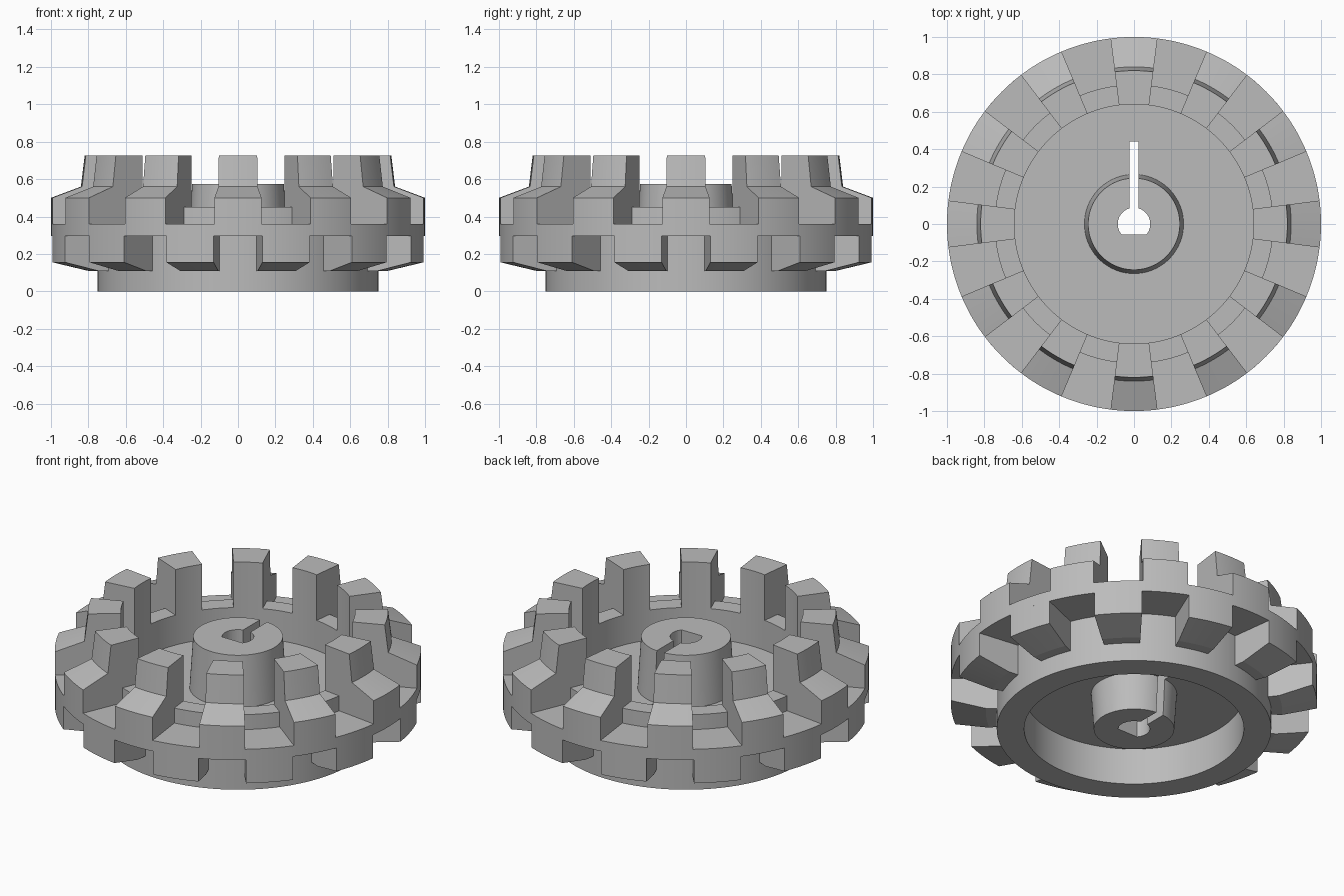
import bpy
import bmesh
from math import sin, cos, asin, pi, radians

if "Cube" in bpy.data.objects:
    bpy.data.objects.remove(bpy.data.objects["Cube"], do_unlink=True)

grey = bpy.data.materials.new("light grey")
grey.use_nodes = True
grey.diffuse_color = (0.5, 0.5, 0.5, 1)
grey.node_tree.nodes["Principled BSDF"].inputs["Base Color"].default_value = (0.5, 0.5, 0.5, 1)


def finish(bm, name):
    bmesh.ops.recalc_face_normals(bm, faces=bm.faces)
    mesh = bpy.data.meshes.new(name)
    bm.to_mesh(mesh)
    bm.free()
    mesh.materials.append(grey)
    obj = bpy.data.objects.new(name, mesh)
    bpy.context.collection.objects.link(obj)
    return obj


def sweep(name, profile, start, end, steps, closed=False):
    """Turn a closed (radius, height) outline about z, from start to end degrees."""
    bm = bmesh.new()
    rings = []
    for i in range(steps if closed else steps + 1):
        a = radians(start + (end - start) * i / steps)
        rings.append([bm.verts.new((r * cos(a), r * sin(a), z)) for r, z in profile])
    n = len(profile)
    for i in range(steps):
        p, q = rings[i], rings[(i + 1) % len(rings)]
        for j in range(n):
            k = (j + 1) % n
            if closed and profile[j][0] == 0 and profile[k][0] == 0:
                continue
            bm.faces.new((p[j], p[k], q[k], q[j]))
    if closed:
        bmesh.ops.remove_doubles(bm, verts=bm.verts, dist=1e-5)
    else:
        bm.faces.new(rings[0])
        bm.faces.new(rings[-1])
    return finish(bm, name)


# Wheel body: hub, web, base rim, outer flange and inner step
body = sweep("wheel_body", [
    (0, 0), (0.22, 0), (0.234, 0.22), (0.6, 0.22), (0.6, 0), (0.75, 0),
    (0.75, 0.295), (1, 0.295), (1, 0.36), (0.745, 0.36), (0.745, 0.45),
    (0.64, 0.45), (0.64, 0.27), (0.265, 0.27), (0.245, 0.575), (0, 0.575),
], 0, 360, 300, closed=True)

# D-shaped shaft hole joined to a straight slot
hole_r, flat_y, slot_x, slot_end = 0.087, -0.055, 0.024, 0.44
first, last = asin(flat_y / hole_r), pi / 2 - asin(slot_x / hole_r)
right = [(hole_r * cos(a), hole_r * sin(a))
         for a in (first + (last - first) * i / 16 for i in range(17))]
right.append((slot_x, slot_end))
outline = right + [(-x, y) for x, y in reversed(right)]
bm = bmesh.new()
base = bm.faces.new([bm.verts.new((x, y, -0.1)) for x, y in outline])
top = bmesh.ops.extrude_face_region(bm, geom=[base])["geom"]
bmesh.ops.translate(bm, vec=(0, 0, 1),
                    verts=[g for g in top if isinstance(g, bmesh.types.BMVert)])
cutter = finish(bm, "shaft_hole_cutter")
cutter.hide_render = True

cut = body.modifiers.new("shaft hole", 'BOOLEAN')
cut.operation = 'DIFFERENCE'
cut.solver = 'EXACT'
cut.object = cutter
bpy.context.view_layer.objects.active = body
bpy.ops.object.modifier_apply(modifier=cut.name)
bpy.data.objects.remove(cutter, do_unlink=True)

# Tall upper lugs and short lower lugs, staggered by half a pitch
upper = [(0.64, 0.45), (0.745, 0.45), (0.745, 0.36), (1, 0.36), (1, 0.5),
         (0.84, 0.56), (0.82, 0.725), (0.64, 0.725)]
lower = [(0.75, 0.295), (0.75, 0.11), (0.81, 0.11), (1, 0.155), (1, 0.295)]
parts = [body]
for i in range(12):
    a = 30 * i
    parts.append(sweep(f"upper_lug_{i + 1}", upper, a - 7.2, a + 7.2, 12))
    parts.append(sweep(f"lower_lug_{i + 1}", lower, a + 7.5, a + 22.5, 12))

# Smooth round walls, crisp edges
bpy.ops.object.select_all(action='DESELECT')
for obj in parts:
    obj.select_set(True)
bpy.context.view_layer.objects.active = body
bpy.ops.object.shade_smooth_by_angle(angle=radians(12))
